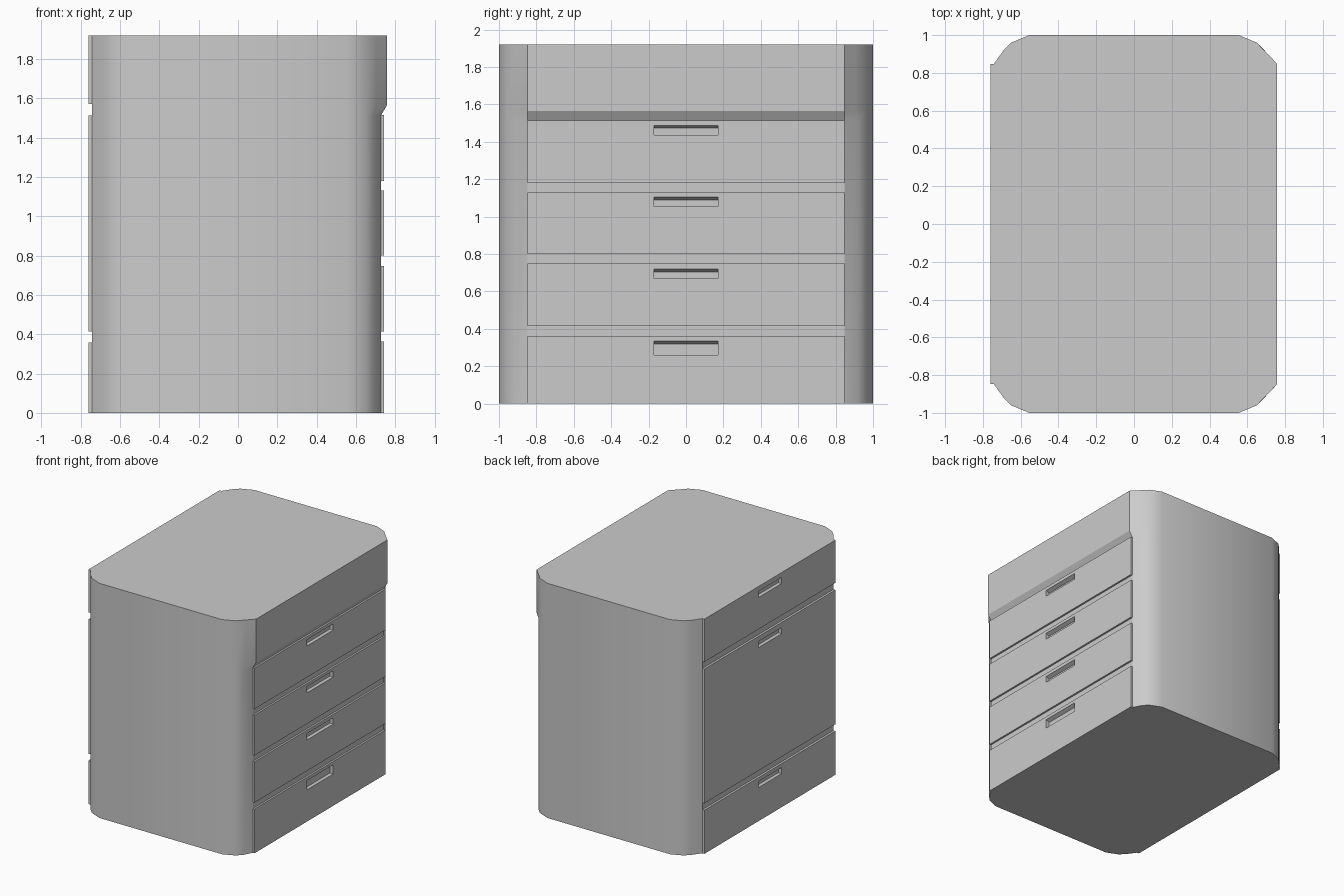
import bpy, bmesh, math

if "Cube" in bpy.data.objects:
    bpy.data.objects.remove(bpy.data.objects["Cube"])

H = 1.92          # total height
PANEL_Y = 0.848   # half width of the drawer fronts


def loft(name, rings):
    """Closed solid through rings with equal point counts."""
    bm = bmesh.new()
    loops = [[bm.verts.new(p) for p in r] for r in rings]
    n = len(loops[0])
    for a, b in zip(loops, loops[1:]):
        for i in range(n):
            j = (i + 1) % n
            bm.faces.new((a[i], a[j], b[j], b[i]))
    bm.faces.new(loops[0])
    bm.faces.new(loops[-1])
    bmesh.ops.recalc_face_normals(bm, faces=bm.faces[:])
    me = bpy.data.meshes.new(name)
    bm.to_mesh(me)
    bm.free()
    ob = bpy.data.objects.new(name, me)
    bpy.context.collection.objects.link(ob)
    return ob


def activate(ob):
    bpy.ops.object.select_all(action='DESELECT')
    ob.select_set(True)
    bpy.context.view_layer.objects.active = ob


def cut(ob, cutter):
    m = ob.modifiers.new("pocket", 'BOOLEAN')
    m.operation, m.solver, m.object = 'DIFFERENCE', 'EXACT', cutter
    activate(ob)
    bpy.ops.object.modifier_apply(modifier=m.name)


def outline(right_mid, right_x, z):
    """Cabinet plan with chamfer-rounded corners."""
    half = [(right_x, PANEL_Y), right_mid, (0.65, 0.96), (0.555, 1.0),
            (-0.555, 1.0), (-0.65, 0.96), (-0.69, 0.92), (-0.742, PANEL_Y)]
    return [(x, y, z) for x, y in half] + [(x, -y, z) for x, y in reversed(half)]


# Cabinet body, flaring outward on the right above the drawers
low, high = ((0.69, 0.92), 0.728), ((0.703, 0.905), 0.758)
body = loft("cabinet_body", [outline(*low, 0), outline(*low, 1.515),
                             outline(*high, 1.565), outline(*high, H)])


def pocket(face_x, side, half_w, z0, z1):
    """Finger-pull cutter: flat floor, sloping ceiling."""
    out, deep, drop = face_x + 0.01, face_x - 0.03, 0.015
    prof = [(out, z0), (out, z1 + drop / 3), (deep, z1 - drop), (deep, z0)]
    ob = loft("pocket_cutter", [[(side * x, y, z) for x, z in prof]
                                for y in (-half_w, half_w)])
    ob.hide_render = True
    return ob


def front(name, face_x, side, z0, z1, half_w, h0, h1):
    """Raised front panel with a recessed finger pull."""
    rect = [(-PANEL_Y, z0), (PANEL_Y, z0), (PANEL_Y, z1), (-PANEL_Y, z1)]
    panel = loft(name, [[(side * x, y, z) for y, z in rect]
                        for x in (0.69, face_x)])
    cutter = pocket(face_x, side, half_w, h0, h1)
    cut(panel, cutter)
    cut(body, cutter)
    bpy.data.objects.remove(cutter)


# Four drawers on the right
for i, (z0, z1, h0, h1) in enumerate([(0, 0.362, 0.26, 0.335),
                                      (0.415, 0.748, 0.668, 0.72),
                                      (0.80, 1.13, 1.053, 1.105),
                                      (1.18, 1.515, 1.437, 1.488)]):
    front(f"right_drawer_{i + 1}", 0.743, 1, z0, z1, 0.17, h0, h1)

# Drawer, door and drawer on the left
for name, z0, z1, h0, h1 in [("left_bottom_drawer", 0, 0.357, 0.275, 0.325),
                             ("left_door", 0.413, 1.512, 1.42, 1.47),
                             ("left_top_drawer", 1.57, H, 1.83, 1.88)]:
    front(name, 0.76, -1, z0, z1, 0.15, h0, h1)

# Smooth rounded corners, crisp edges elsewhere
activate(body)
bpy.ops.object.shade_smooth_by_angle(angle=math.radians(26))
